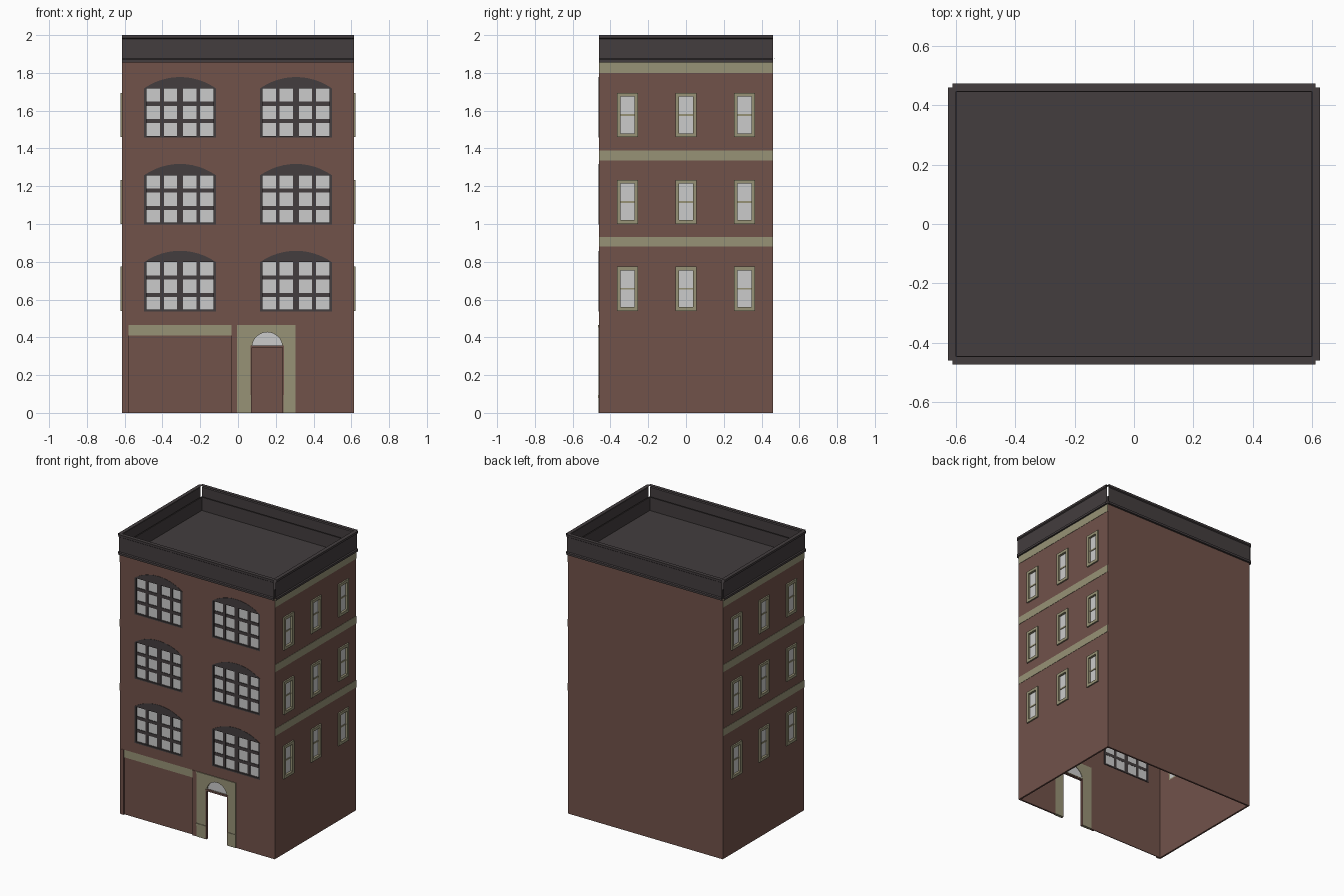
import bpy, bmesh, math
from mathutils import Matrix, Vector

if "Cube" in bpy.data.objects:
    bpy.data.objects.remove(bpy.data.objects["Cube"])

HX, HY, WALL_TOP, WALL = 0.613, 0.46, 1.855, 0.012
FLOORS = [0.54, 1.0, 1.46]


def material(name, rgb):
    linear = [((c / 255 + 0.055) / 1.055) ** 2.4 for c in rgb] + [1]
    m = bpy.data.materials.new(name)
    m.use_nodes = True
    m.diffuse_color = linear
    m.node_tree.nodes["Principled BSDF"].inputs["Base Color"].default_value = linear
    return m


BRICK = material("brick brown", (113, 82, 74))
TRIM = material("olive stone", (151, 146, 118))
DARK = material("charcoal", (67, 61, 62))
GLASS = material("pale glass", (203, 203, 203))


def finish(name, bm, mat):
    bmesh.ops.recalc_face_normals(bm, faces=bm.faces)
    mesh = bpy.data.meshes.new(name)
    bm.to_mesh(mesh)
    bm.free()
    mesh.materials.append(mat)
    ob = bpy.data.objects.new(name, mesh)
    bpy.context.collection.objects.link(ob)
    return ob


def make(name, mat, boxes=(), prisms=()):
    """Boxes are (x0, x1, y0, y1, z0, z1); prisms are (xz outline, y0, y1)."""
    bm = bmesh.new()
    for x0, x1, y0, y1, z0, z1 in boxes:
        mid = Vector((x0 + x1, y0 + y1, z0 + z1)) / 2
        size = Matrix.Diagonal((abs(x1 - x0), abs(y1 - y0), abs(z1 - z0), 1))
        bmesh.ops.create_cube(bm, size=1, matrix=Matrix.Translation(mid) @ size)
    for outline, y0, y1 in prisms:
        face = bm.faces.new([bm.verts.new((x, y0, z)) for x, z in outline])
        new = bmesh.ops.extrude_face_region(bm, geom=[face])["geom"]
        verts = [v for v in new if isinstance(v, bmesh.types.BMVert)]
        bmesh.ops.translate(bm, verts=verts, vec=(0, y1 - y0, 0))
    return finish(name, bm, mat)


def cut(ob, boxes=(), prisms=()):
    cutter = make("cutter", ob.data.materials[0], boxes, prisms)
    cutter.hide_render = True
    mod = ob.modifiers.new("cut", "BOOLEAN")
    mod.operation, mod.solver, mod.object = "DIFFERENCE", "EXACT", cutter
    bpy.context.view_layer.objects.active = ob
    bpy.ops.object.modifier_apply(modifier=mod.name)
    bpy.data.objects.remove(cutter)


def arch(cx, half, bottom, spring, rise, steps=12):
    """Outline of an opening with a segmental head."""
    radius = (half * half + rise * rise) / (2 * rise)
    sweep = math.asin(min(1, half / radius))
    pts = [(cx - half, bottom), (cx + half, bottom)] if bottom < spring else []
    for i in range(steps + 1):
        a = sweep * (1 - 2 * i / steps)
        pts.append((cx + radius * math.sin(a),
                    spring + rise - radius + radius * math.cos(a)))
    return pts


front_windows = [(cx, z) for cx in (-0.307, 0.307) for z in FLOORS]
side_windows = [(y, z) for y in (-0.31, 0, 0.31) for z in FLOORS]


def window_outline(cx, z):
    return arch(cx, 0.19, z - 0.003, z + 0.258, 0.06)


# Hollow brick walls with window, door and shopfront openings
walls = make("walls", BRICK, [(-HX, HX, -HY, HY, 0, WALL_TOP)])
cut(walls, [(WALL - HX, HX - WALL, WALL - HY, HY - WALL, -1, 3)])
cut(walls,
    [(-0.7, 0.7, y - 0.045, y + 0.045, z + 0.012, z + 0.222) for y, z in side_windows]
    + [(-0.005, 0.305, -0.5, -0.42, -0.1, 0.465),
       (-0.58, -0.035, -0.5, -HY + 0.007, -0.1, 0.465)],
    [(window_outline(cx, z), -0.5, -0.42) for cx, z in front_windows])

# Front windows: arched frame, glazing bars and glass
for cx, z in front_windows:
    frame = make("front_window_frame", DARK,
                 prisms=[(window_outline(cx, z), -HY - 0.002, -HY + 0.016)])
    cut(frame, [(cx - 0.177, cx + 0.177, -0.5, -0.4, z + 0.007, z + 0.258)])
    y0, y1 = -HY + 0.005, -HY + 0.014
    bars = [(cx + o - w, cx + o + w, y0, y1, z + 0.005, z + 0.26)
            for o, w in ((-0.096, 0.01), (0, 0.016), (0.096, 0.01))]
    bars += [(cx - 0.179, cx + 0.179, y0 + 0.001, y1, z + h, z + h + 0.022)
             for h in (0.074, 0.166)]
    make("front_window_bars", DARK, bars)
    make("front_window_glass", GLASS,
         [(cx - 0.18, cx + 0.18, -HY + 0.01, -HY + 0.013, z + 0.003, z + 0.262)])

# Side walls: windows and stone bands, mirrored
for s in (-1, 1):
    for y, z in side_windows:
        def bar(y0, y1, z0, z1, out):
            return (s * (HX - 0.012), s * (HX + out), y + y0, y + y1, z + z0, z + z1)
        make("side_window_trim", TRIM,
             [bar(-0.056, -0.037, 0, 0.234, 0.01), bar(0.037, 0.056, 0, 0.234, 0.01),
              bar(-0.037, 0.037, 0, 0.02, 0.01), bar(-0.037, 0.037, 0.214, 0.234, 0.01),
              bar(-0.037, 0.037, 0.112, 0.122, -0.002)])
        make("side_window_glass", GLASS,
             [(s * (HX - 0.01), s * (HX - 0.006), y - 0.04, y + 0.04, z + 0.015, z + 0.22)])
    make("side_bands", TRIM,
         [(s * (HX - 0.002), s * (HX + 0.002), -HY, HY, z0, z1)
          for z0, z1 in ((0.88, 0.932), (1.337, 1.39), (1.8, WALL_TOP))])

# Shopfront: stone lintel and narrow pilasters
make("shopfront_lintel", TRIM, [(-0.58, -0.035, -HY + 0.002, -HY + 0.009, 0.41, 0.465)])
make("shopfront_pilasters", BRICK,
     [(x, x + 0.025, -HY - 0.003, -HY + 0.005, 0, 0.465) for x in (-0.605, -0.035)])

# Doorway: stone surround, plinth blocks, fanlight and thin door frame
surround = make("door_surround", TRIM, [(-0.005, 0.305, -HY - 0.002, -HY + 0.016, 0, 0.465)])
cut(surround, [(0.068, 0.242, -0.5, -0.4, -0.1, 0.352)],
    [(arch(0.155, 0.08, 0.357, 0.357, 0.07), -0.5, -0.4)])
make("door_plinths", TRIM,
     [(x0, x1, -HY - d, -HY, z0, z1)
      for x0, x1 in ((-0.005, 0.068), (0.242, 0.305))
      for d, z0, z1 in ((0.004, 0, 0.08), (0.006, 0.08, 0.095))])
make("surround_cap", TRIM, [(-0.005, 0.305, -HY - 0.005, -HY, 0.452, 0.465)])
make("fanlight_glass", GLASS, [(0.07, 0.24, -HY + 0.009, -HY + 0.013, 0.354, 0.43)])
make("door_frame", BRICK,
     [(0.066, 0.074, -HY - 0.003, -HY + 0.014, 0, 0.352),
      (0.236, 0.244, -HY - 0.003, -HY + 0.014, 0, 0.352),
      (0.066, 0.244, -HY - 0.004, -HY + 0.014, 0.345, 0.357)])

# Roof deck and low parapet behind the cornice
make("roof", DARK, [(0.006 - HX, HX - 0.006, 0.006 - HY, HY - 0.006, 1.812, 1.825)])
parapet = make("parapet", DARK, [(0.006 - HX, HX - 0.006, 0.006 - HY, HY - 0.006, 1.815, 1.92)])
cut(parapet, [(0.014 - HX, HX - 0.014, 0.014 - HY, HY - 0.014, 1, 3)])

# Cornice: four open strips that do not meet at the corners
profile = [(0, 1.855), (0.014, 1.855), (0.014, 1.87), (0.007, 1.875),
           (0.007, 1.98), (0.014, 1.985), (0.014, 2.0), (-0.013, 2.0)]
for k, side in enumerate(("front", "left", "back", "right")):
    half, dist = (HX, HY) if k % 2 == 0 else (HY, HX)
    turn = Matrix.Rotation(k * math.pi / 2, 3, "Z")
    bm = bmesh.new()
    rows = [[bm.verts.new(turn @ Vector((x, -dist - out, z))) for x in (-half, half)]
            for out, z in profile]
    for a, b in zip(rows, rows[1:]):
        bm.faces.new((a[0], a[1], b[1], b[0]))
    finish(side + "_cornice", bm, DARK)
